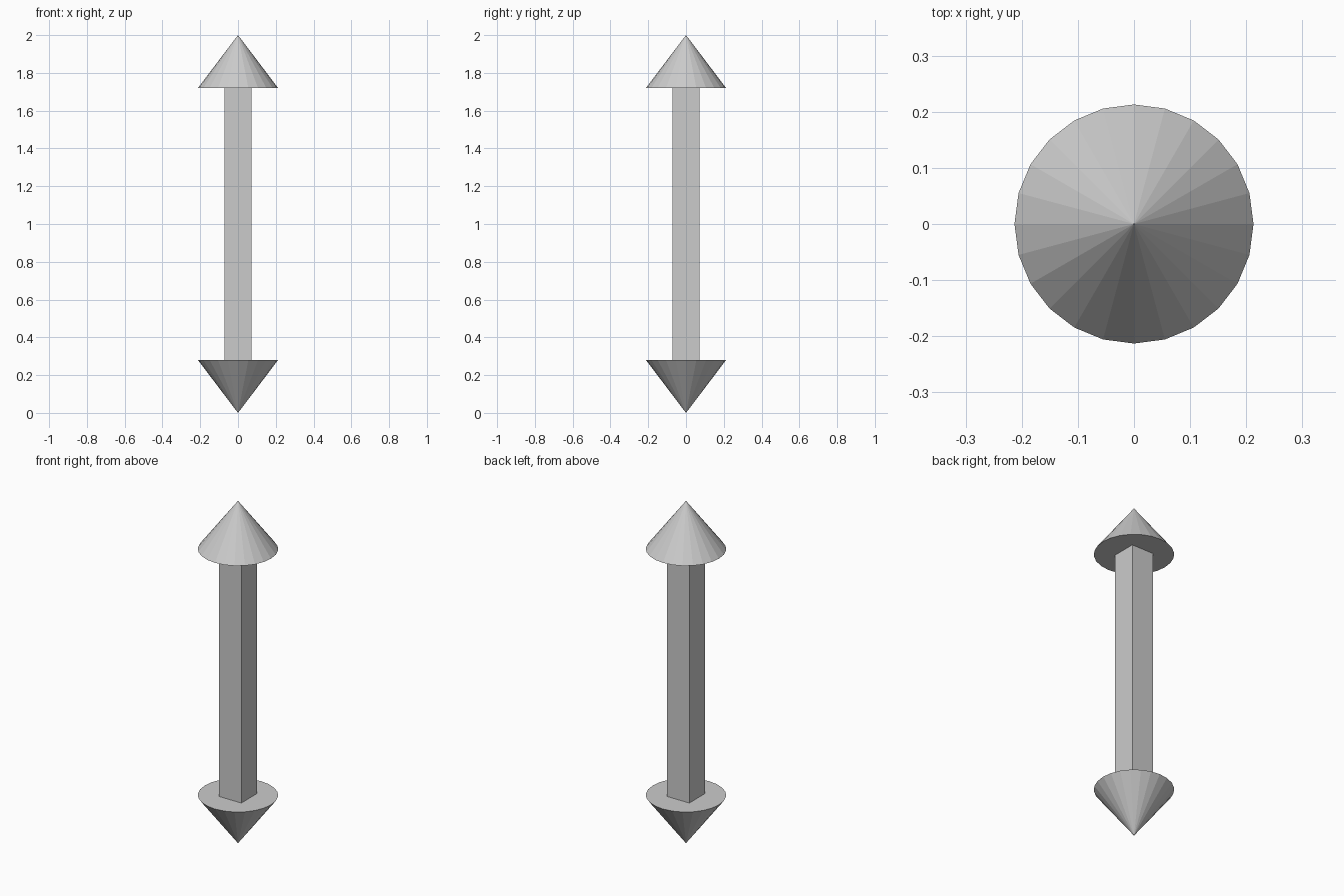
import bpy

if "Cube" in bpy.data.objects:
    bpy.data.objects.remove(bpy.data.objects["Cube"])

HEIGHT = 2.0
HEAD_H = 0.281
HEAD_R = 0.213
SHAFT_W = 0.143


def arrow_head(name, base_z, direction):
    # 24-sided flat-shaded cone, tip pointing up (+1) or down (-1)
    r1, r2 = (HEAD_R, 0) if direction > 0 else (0, HEAD_R)
    bpy.ops.mesh.primitive_cone_add(
        vertices=24, radius1=r1, radius2=r2, depth=HEAD_H,
        location=(0, 0, base_z + direction * HEAD_H / 2))
    bpy.context.object.name = name


# Arrow heads at both ends
arrow_head("upper_arrow_head", HEIGHT - HEAD_H, 1)
arrow_head("lower_arrow_head", HEAD_H, -1)

# Square shaft between the heads
bpy.ops.mesh.primitive_cube_add(size=1, location=(0, 0, HEIGHT / 2))
shaft = bpy.context.object
shaft.name = "shaft"
shaft.scale = (SHAFT_W, SHAFT_W, HEIGHT - 2 * HEAD_H)
bpy.ops.object.transform_apply(location=False, rotation=False, scale=True)
